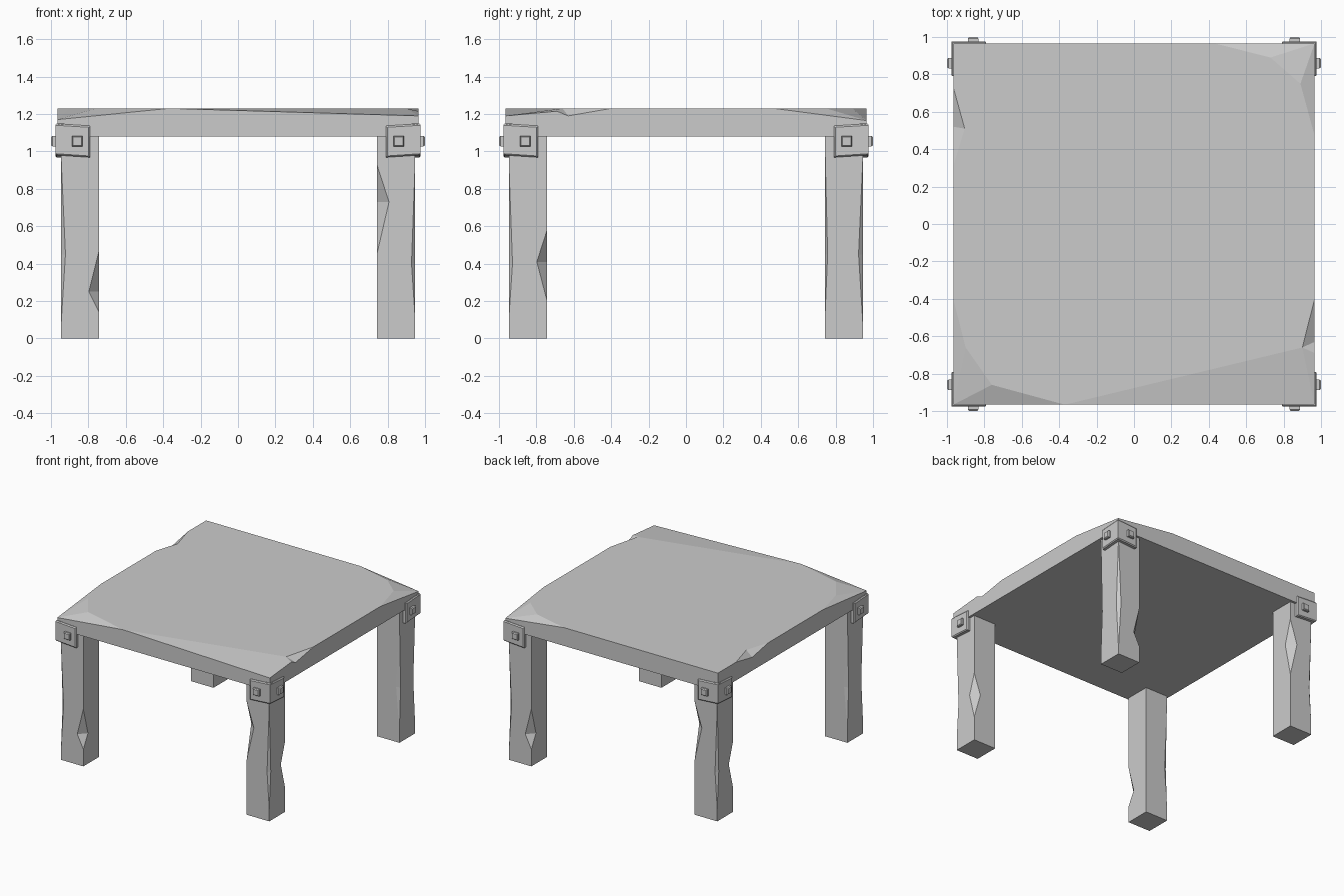
import bpy, bmesh
from mathutils import Vector, Matrix

if "Cube" in bpy.data.objects:
    bpy.data.objects.remove(bpy.data.objects["Cube"])


def make(name, verts, faces=None):
    """Object from vertices; convex hull when no faces are given."""
    bm = bmesh.new()
    vs = [bm.verts.new(v) for v in verts]
    if faces:
        for f in faces:
            bm.faces.new([vs[i] for i in f])
    else:
        bmesh.ops.convex_hull(bm, input=vs)
    bmesh.ops.recalc_face_normals(bm, faces=bm.faces)
    me = bpy.data.meshes.new(name)
    bm.to_mesh(me)
    bm.free()
    ob = bpy.data.objects.new(name, me)
    bpy.context.collection.objects.link(ob)
    return ob


# Tabletop: chipped rim, flat middle, straight underside
E, T, B = 0.966, 1.23, 1.08
rim = [(-E, -E, 1.17), (-.37, -E, T), (E, -E, 1.19), (E, -.69, 1.215),
       (E, -.63, 1.19), (E, -.4, T), (E, .47, T), (E, E, 1.165), (.43, E, T),
       (-E, E, T), (-E, .73, T), (-E, .52, 1.19), (-E, .31, T), (-E, -.4, T)]
peaks = [(-.76, -.86), (-.9, -.66), (.9, -.66), (.89, .75), (.73, .89), (-.905, .51)]
n, p = len(rim), len(rim)
low = n + len(peaks)
verts = rim + [(x, y, T) for x, y in peaks] + [(x, y, B) for x, y, z in rim]
faces = [(1, p+2, 5, 6, p+3, p+4, 8, 9, 10, p+5, 12, 13, p+1, p),
         (0, 1, p), (0, p, p+1), (0, p+1, 13),
         (1, 2, p+2), (2, 3, p+2), (3, 4, p+2), (4, 5, p+2),
         (6, 7, p+3), (7, p+4, p+3), (7, 8, p+4),
         (10, 11, p+5), (11, 12, p+5)]
faces += [(i, low + i, low + (i + 1) % n, (i + 1) % n) for i in range(n)]
faces.append(tuple(low + i for i in range(n)))
make("tabletop", verts, faces)

# Legs: square posts with wedge-shaped chips cut from the edges
C, H = 0.845, 0.1025


def notch(cx, cy, sx, sy, z0, zm, z1, dx, dy):
    ex, ey = cx + sx * H, cy + sy * H
    a, b = Vector((ex, ey, z0)), Vector((ex, ey, z1))
    p1, p2 = Vector((ex - sx * dx, ey, zm)), Vector((ex, ey - sy * dy, zm))
    m = (p1 + p2) / 2
    return make("chip_cutter", [a + (a - m) * .5, b + (b - m) * .5,
                                p1 + (p1 - p2) * .5, p2 + (p2 - p1) * .5])


def leg(name, cx, cy, chips):
    ob = make(name, [(cx + i * H, cy + j * H, z)
                     for i in (-1, 1) for j in (-1, 1) for z in (0, B + .01)])
    for c in chips:
        cutter = notch(cx, cy, *c)
        mod = ob.modifiers.new("chip", 'BOOLEAN')
        mod.operation, mod.solver, mod.object = 'DIFFERENCE', 'EXACT', cutter
        bpy.context.view_layer.objects.active = ob
        bpy.ops.object.modifier_apply(modifier=mod.name)
        bpy.data.objects.remove(cutter)
    return ob


def opposite(ob, name):
    o = ob.copy()
    o.data = ob.data.copy()
    o.data.transform(Matrix.Rotation(3.14159265, 4, 'Z'))
    o.name = name
    bpy.context.collection.objects.link(o)


fl = leg("front_left_leg", -C, -C, [(1, -1, .14, .25, .47, .055, .06),
                                    (-1, -1, .05, .45, 1.0, .025, .025),
                                    (-1, 1, .1, .45, 1.05, .03, .015)])
fr = leg("front_right_leg", C, -C, [(-1, -1, .45, .73, .93, .065, .06),
                                    (1, 1, .2, .41, .58, .06, .055),
                                    (1, -1, .1, .4, .95, .02, .02)])
opposite(fl, "back_right_leg")
opposite(fr, "back_left_leg")

# Corner brackets: two tapered plates and two square bolts per corner
O = 0.977


def plate_points():
    pts = []
    for d, inset in ((.93, 0), (.97, 0), (O, .008)):
        for x, z0, z1 in ((O if inset else .97, .98, 1.148), (.79, .968, 1.137)):
            x += inset if x < .9 else 0
            pts += [(x, d, z0 + inset), (x, d, z1 - inset)]
    return pts


def bolt_points():
    return [(.86 + i * s, d, 1.055 + k * s) for d, s in ((.96, .028), (.992, .028), (1.0, .022))
            for i in (-1, 1) for k in (-1, 1)]


for sx, xn in ((-1, "left"), (1, "right")):
    for sy, yn in ((-1, "front"), (1, "back")):
        for swap, side in ((False, "a"), (True, "b")):
            for part, pts in (("bracket", plate_points()), ("bolt", bolt_points())):
                q = [(y, x, z) if swap else (x, y, z) for x, y, z in pts]
                make(f"{yn}_{xn}_{part}_{side}", [(sx * x, sy * y, z) for x, y, z in q])
